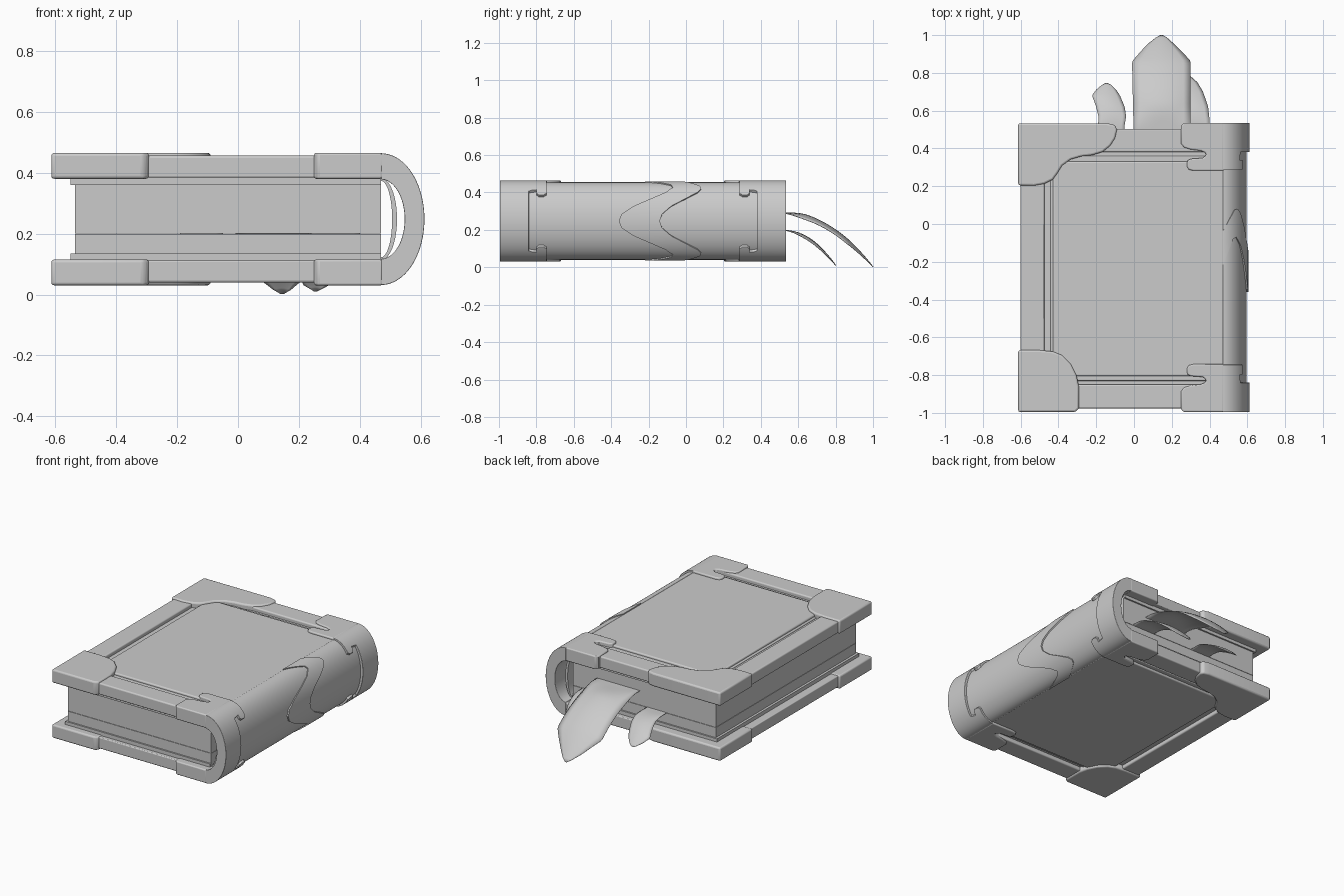
import bpy, bmesh
from math import sin, cos, radians
from mathutils import Vector

if "Cube" in bpy.data.objects:
    bpy.data.objects.remove(bpy.data.objects["Cube"])

C = Vector((0, -0.23, 0.2475))      # book centre, used as origin and mirror centre


def finish(name, bm, bevel=0.0, mirror=(False, False)):
    """Turn a bmesh into an object with origin at the book centre."""
    bmesh.ops.translate(bm, verts=bm.verts, vec=-C)
    bmesh.ops.recalc_face_normals(bm, faces=bm.faces)
    me = bpy.data.meshes.new(name)
    bm.to_mesh(me)
    bm.free()
    ob = bpy.data.objects.new(name, me)
    ob.location = C
    bpy.context.collection.objects.link(ob)
    if bevel:
        b = ob.modifiers.new("bevel", 'BEVEL')
        b.width, b.segments = bevel, 3
        b.limit_method, b.angle_limit = 'ANGLE', radians(40)
    if any(mirror):
        m = ob.modifiers.new("mirror", 'MIRROR')
        m.use_axis = (False, mirror[0], mirror[1])
        m.use_mirror_merge = False
    return ob


def prism(name, pts, z0, z1, bevel=0.0, mirror=(False, False)):
    """Extrude a flat outline between two heights."""
    bm = bmesh.new()
    f = bm.faces.new([bm.verts.new((x, y, z0)) for x, y in pts])
    ext = bmesh.ops.extrude_face_region(bm, geom=[f])
    top = [v for v in ext["geom"] if isinstance(v, bmesh.types.BMVert)]
    bmesh.ops.translate(bm, verts=top, vec=(0, 0, z1 - z0))
    return finish(name, bm, bevel, mirror)


def box(name, x0, x1, y0, y1, z0, z1, **kw):
    return prism(name, [(x0, y0), (x1, y0), (x1, y1), (x0, y1)], z0, z1, **kw)


def arc_strip(name, ylo, yhi, outer, inner, t0=-90, t1=90, n=72, bevel=0.0, mirror=(False, False)):
    """Curved shell round the spine; its two y edges are functions of the angle."""
    bm = bmesh.new()
    rings = []
    for i in range(n + 1):
        t = t0 + (t1 - t0) * i / n
        c, s = cos(radians(t)), sin(radians(t))
        rings.append([bm.verts.new((0.47 + a * c, y, C.z + b * s))
                      for (a, b), y in ((outer, ylo(t)), (outer, yhi(t)),
                                        (inner, yhi(t)), (inner, ylo(t)))])
    for p, q in zip(rings, rings[1:]):
        for k in range(4):
            bm.faces.new((p[k], p[(k + 1) % 4], q[(k + 1) % 4], q[k]))
    bm.faces.new(rings[0])
    bm.faces.new(rings[-1])
    return finish(name, bm, bevel, mirror)


def interp(rows, t):
    """Piecewise linear lookup; each row is (key, values...)."""
    for a, b in zip(rows, rows[1:]):
        if t <= b[0]:
            k = (t - a[0]) / (b[0] - a[0])
            return [u + (v - u) * k for u, v in zip(a[1:], b[1:])]
    return list(rows[-1][1:])


def smooth(a, b, t):
    k = min(1, max(0, (t - a) / (b - a)))
    return k * k * (3 - 2 * k)


# page block with end papers
box("pages_lower", -0.535, 0.47, -0.94, 0.465, 0.12, 0.1985)
box("pages_upper", -0.535, 0.47, -0.94, 0.465, 0.2005, 0.365)
box("end_papers", -0.55, 0.47, -0.95, 0.475, 0.36, 0.388, mirror=(False, True))

# covers: base board, raised frame, groove step and centre panel, mirrored to the bottom
both = dict(mirror=(False, True))
box("cover_board", -0.60, 0.475, -0.976, 0.504, 0.384, 0.432, bevel=0.005, **both)
box("cover_frame_side", -0.60, -0.475, -0.976, 0.504, 0.39, 0.456, bevel=0.008, **both)
box("cover_frame_back", -0.60, 0.475, 0.38, 0.504, 0.39, 0.456, bevel=0.008, **both)
box("cover_frame_front", -0.60, 0.475, -0.976, -0.85, 0.39, 0.456, bevel=0.008, **both)
box("cover_groove_step", -0.442, 0.475, -0.83, 0.36, 0.42, 0.44, bevel=0.006, **both)
box("cover_panel", -0.43, 0.475, -0.805, 0.33, 0.42, 0.453, bevel=0.008, **both)

# fore-edge corner guards
prism("corner_guard_back",
      [(-0.613, 0.533), (-0.613, 0.205), (-0.53, 0.203), (-0.475, 0.213), (-0.43, 0.235),
       (-0.405, 0.27), (-0.38, 0.31), (-0.335, 0.342), (-0.28, 0.358), (-0.22, 0.365),
       (-0.165, 0.382), (-0.125, 0.415), (-0.1, 0.455), (-0.09, 0.50), (-0.1, 0.523), (-0.14, 0.533)],
      0.38, 0.465, bevel=0.01, **both)
prism("corner_guard_front",
      [(-0.613, -0.995), (-0.31, -0.995), (-0.292, -0.978), (-0.292, -0.86), (-0.305, -0.80),
       (-0.335, -0.74), (-0.38, -0.695), (-0.43, -0.675), (-0.5, -0.668), (-0.613, -0.668)],
      0.38, 0.465, bevel=0.01, **both)

# spine shell and inner lining
arc_strip("spine", lambda t: -0.976, lambda t: 0.504, (0.126, 0.206), (0.077, 0.135), bevel=0.006)
arc_strip("spine_lining", lambda t: -0.94, lambda t: 0.465, (0.052, 0.134), (0.036, 0.125))

# wavy overlay wrapped across the spine
wave1 = [(0, -0.36), (10, -0.345), (22, -0.28), (34, -0.19), (46, -0.11), (58, -0.07),
         (66, -0.08), (78, -0.15), (90, -0.22)]
wave2 = [(0, -0.14), (10, -0.128), (22, -0.08), (34, -0.005), (46, 0.06), (54, 0.08),
         (62, 0.075), (76, 0.02), (90, -0.04)]
arc_strip("spine_wave", lambda t: interp(wave1, abs(t))[0], lambda t: interp(wave2, abs(t))[0],
          (0.135, 0.212), (0.11, 0.19), n=90)

# spine end bands: plates with a notch on the covers, wrapped band and hooks on the spine
all4 = dict(mirror=(True, True))
prism("band_plate",
      [(0.475, -0.995), (0.262, -0.995), (0.25, -0.98), (0.25, -0.885), (0.265, -0.866),
       (0.30, -0.855), (0.355, -0.848), (0.378, -0.838), (0.382, -0.825), (0.365, -0.81),
       (0.30, -0.805), (0.282, -0.795), (0.28, -0.765), (0.29, -0.748), (0.315, -0.742), (0.475, -0.742)],
      0.38, 0.465, bevel=0.01, **all4)
arc_strip("band_wrap", lambda t: -0.995, lambda t: -0.84 + 0.095 * smooth(48, 54, abs(t)),
          (0.142, 0.216), (0.077, 0.13), n=120, bevel=0.008, mirror=(True, False))
arc_strip("band_hook", lambda t: -0.80 + 0.012 * (1 - smooth(40, 44, t)),
          lambda t: -0.745 - 0.015 * (1 - smooth(40, 44, t)),
          (0.142, 0.216), (0.11, 0.18), t0=40, t1=56, n=16, bevel=0.004, **all4)


def ribbon(name, rows, z0, drop):
    """Drooping bookmark; rows hold y, left x, right x."""
    bm = bmesh.new()
    ny, nx = 40, 8
    grid = []
    for i in range(ny + 1):
        y = rows[0][0] + (rows[-1][0] - rows[0][0]) * i / ny
        xl, xr = interp(rows, y)
        z = z0 - drop * max(0, y - 0.5) ** 2
        line = []
        for j in range(nx + 1):
            u = j / nx
            sag = 0.028 * (xr - xl) / 0.3 * (4 * u * (1 - u) - 0.5) * smooth(0.5, 0.65, y)
            line.append(bm.verts.new((xl + (xr - xl) * u, y, z + sag)))
        grid.append(line)
    for a, b in zip(grid, grid[1:]):
        for j in range(nx):
            bm.faces.new((a[j], a[j + 1], b[j + 1], b[j]))
    ob = finish(name, bm)
    s = ob.modifiers.new("thickness", 'SOLIDIFY')
    s.thickness, s.offset = 0.003, 0


# bookmark ribbons
ribbon("ribbon_main", [(0.40, 0.0, 0.30), (0.86, -0.01, 0.30), (0.90, 0.025, 0.265),
                       (0.95, 0.07, 0.215), (0.985, 0.115, 0.175), (1.0, 0.14, 0.15)], 0.29, 1.15)
ribbon("ribbon_left", [(0.40, -0.19, -0.055), (0.52, -0.19, -0.05), (0.57, -0.188, -0.042),
                       (0.62, -0.20, -0.05), (0.68, -0.222, -0.075), (0.71, -0.20, -0.095),
                       (0.735, -0.17, -0.12), (0.745, -0.15, -0.14)], 0.20, 2.0)
ribbon("ribbon_right", [(0.40, 0.24, 0.40), (0.55, 0.23, 0.40), (0.62, 0.215, 0.392),
                        (0.70, 0.20, 0.365), (0.75, 0.20, 0.335), (0.78, 0.215, 0.30),
                        (0.80, 0.25, 0.26)], 0.20, 2.1)

# smooth shading with sharp edges kept
meshes = [o for o in bpy.context.scene.objects if o.type == 'MESH']
for o in meshes:
    o.select_set(True)
bpy.context.view_layer.objects.active = meshes[0]
bpy.ops.object.shade_smooth_by_angle(angle=radians(30))
